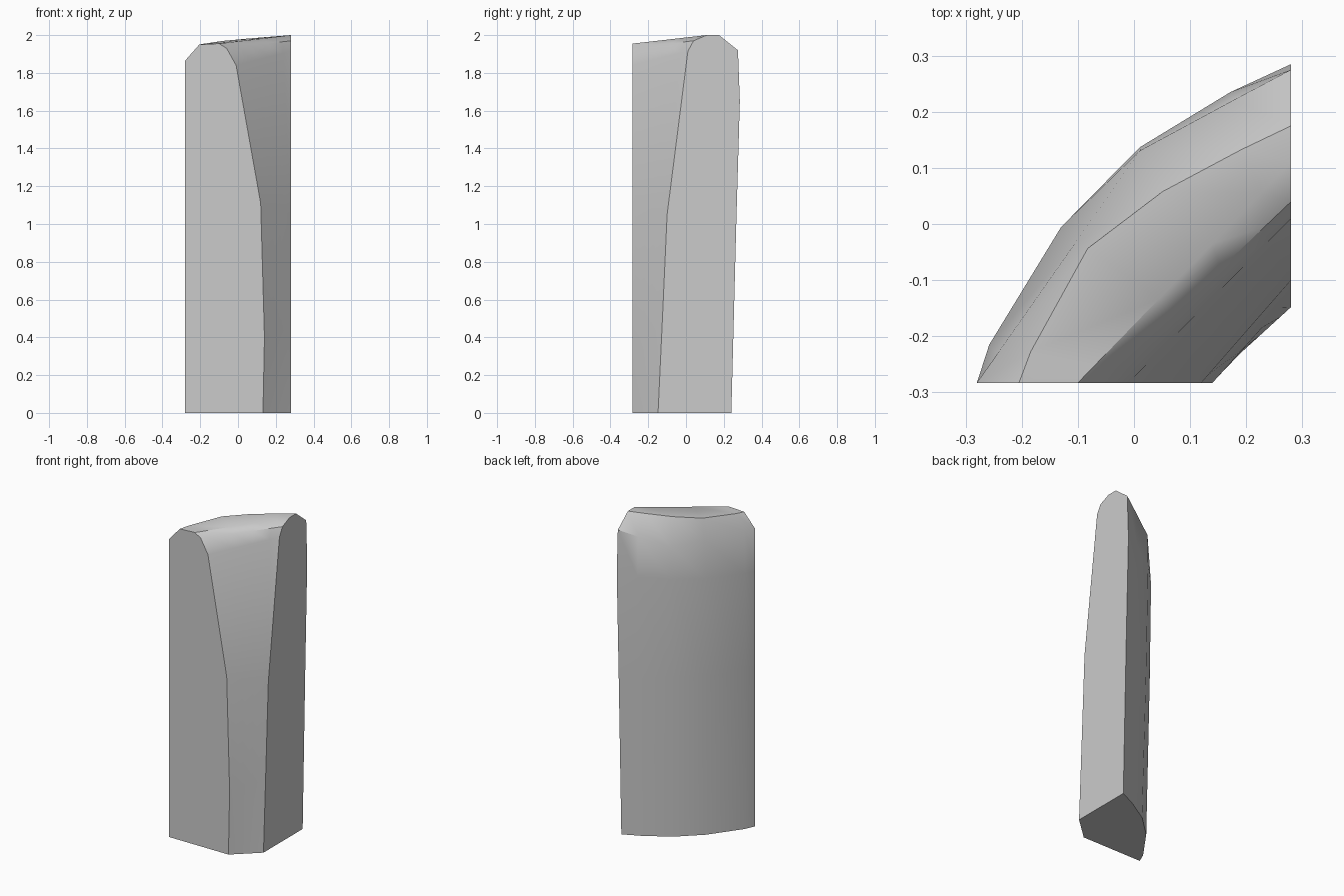
import bpy, bmesh, math
from mathutils import Vector

if "Cube" in bpy.data.objects:
    bpy.data.objects.remove(bpy.data.objects["Cube"])

FRONT, SIDE = -0.283, 0.28
STATIONS = [0, 0.08, 0.38, 0.63, 0.86, 1]
ARC = [0, 0.032, 0.088, 0.088, 0.042, 0]
PEAK = [0, 0.011, 0.053, 0.088, 0.034, 0]
CREST = [0, 0.026, 0.09, 0.072, 0.03, 0]
FLAT = [0] * 6

# Each row: front end (x, z), side end (y, z), outward bow, bow scale, sag
ROWS = [
    ((-0.28, 0), (0.24, 0), ARC, 0.82, 0),
    ((-0.28, 1.0), (0.266, 1.0), ARC, 0.97, 0),
    ((-0.28, 1.6), (0.285, 1.65), ARC, 1, 0),
    ((-0.28, 1.865), (0.275, 1.92), PEAK, 1, 0.8),
    ((-0.205, 1.95), (0.175, 2.0), CREST, 1, 0),
    ((-0.10, 1.955), (0.11, 2.0), FLAT, 1, 0),
    ((-0.06, 1.93), (0.04, 1.97), FLAT, 1, 0),
    ((-0.01, 1.84), (0.01, 1.915), FLAT, 1, 0),
    ((0.12, 1.11), (-0.10, 1.05), FLAT, 1, 0),
    ((0.14, 0.4), (-0.127, 0.45), FLAT, 1, 0),
    ((0.132, 0), (-0.148, 0), FLAT, 1, 0),
]


def make_row(bm, front, side, bow, scale, sag):
    """Run a row of vertices from the front cap to the side cap."""
    a = Vector((front[0], FRONT, front[1]))
    b = Vector((SIDE, side[0], side[1]))
    out = Vector((a.y - b.y, b.x - a.x, 0)).normalized()
    row = []
    for t, d in zip(STATIONS, bow):
        p = a.lerp(b, t) + out * d * scale
        p.z -= sag * d
        row.append(bm.verts.new(p))
    return row


# Lofted shell: curved back, rounded top and straight inner face
bm = bmesh.new()
rows = [make_row(bm, *r) for r in ROWS]
for lower, upper in zip(rows, rows[1:]):
    for i in range(len(STATIONS) - 1):
        bm.faces.new((lower[i], lower[i + 1], upper[i + 1], upper[i]))

# Flat front cap, side cap and base
bm.faces.new([r[0] for r in rows])
bm.faces.new([r[-1] for r in rows])
bm.faces.new(rows[0] + rows[-1][::-1])
bmesh.ops.recalc_face_normals(bm, faces=bm.faces)

mesh = bpy.data.meshes.new("corner_block")
bm.to_mesh(mesh)
bm.free()
block = bpy.data.objects.new("corner_block", mesh)
bpy.context.collection.objects.link(block)

# Plain grey finish
grey = bpy.data.materials.new("light_grey")
grey.use_nodes = True
colour = (0.6, 0.6, 0.6, 1)
grey.diffuse_color = colour
grey.node_tree.nodes["Principled BSDF"].inputs["Base Color"].default_value = colour
mesh.materials.append(grey)

# Soft shading with crisp cap edges
bpy.ops.object.select_all(action="DESELECT")
block.select_set(True)
bpy.context.view_layer.objects.active = block
bpy.ops.object.shade_smooth_by_angle(angle=math.radians(35))
